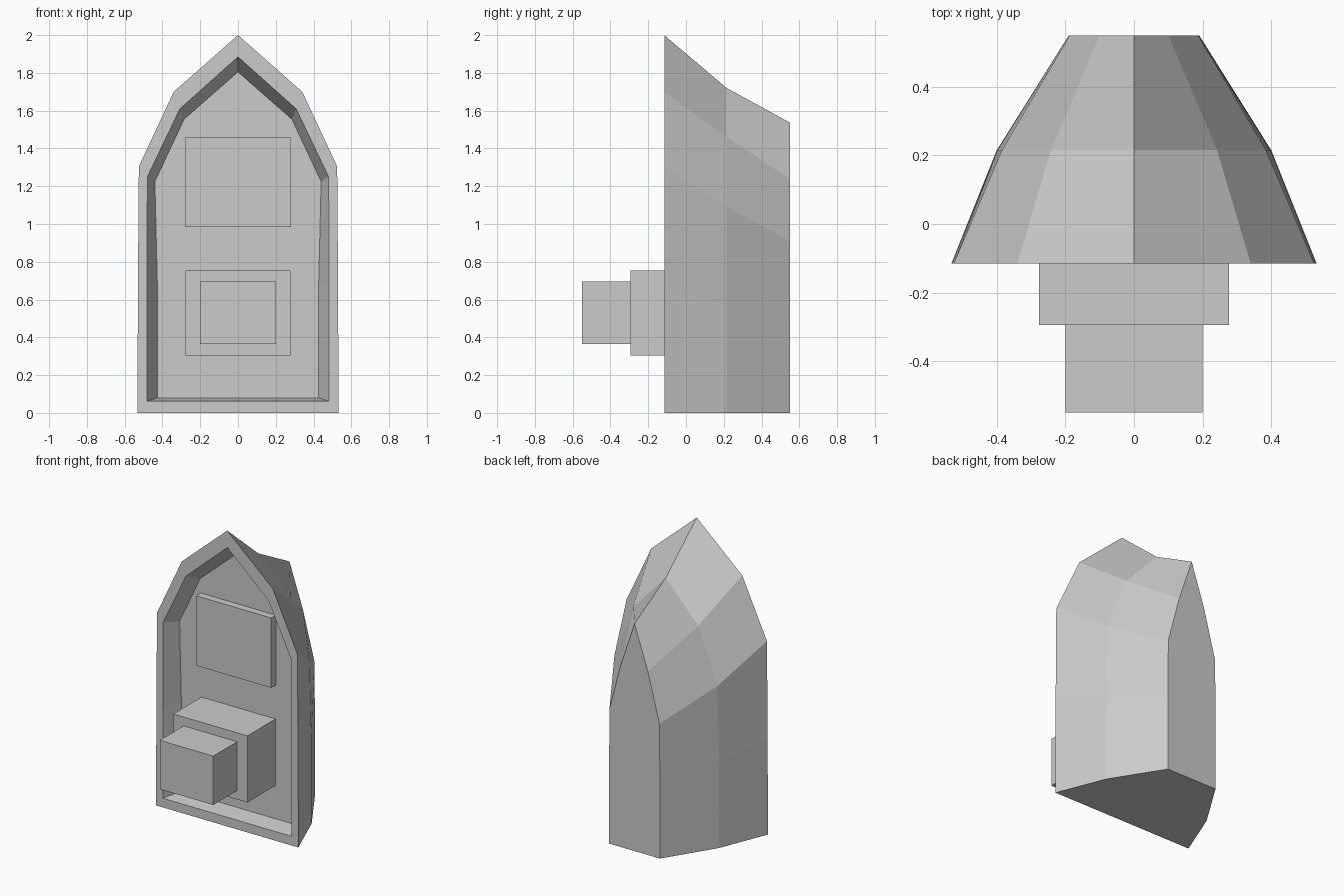
import bpy
import bmesh

if "Cube" in bpy.data.objects:
    bpy.data.objects.remove(bpy.data.objects["Cube"])


def loft(name, sections):
    """Skin mirrored half-profiles (y, [(x, z)... ending at the ridge]) and cap both ends."""
    bm = bmesh.new()
    loops = []
    for y, half in sections:
        left = [(-x, z) for x, z in reversed(half[:-1])]
        loops.append([bm.verts.new((x, y, z)) for x, z in half + left])
    n = len(loops[0])
    for a, b in zip(loops, loops[1:]):
        for i in range(n):
            j = (i + 1) % n
            bm.faces.new((a[i], a[j], b[j], b[i]))
    bm.faces.new(loops[0])
    bm.faces.new(loops[-1])
    bmesh.ops.recalc_face_normals(bm, faces=bm.faces)
    mesh = bpy.data.meshes.new(name)
    bm.to_mesh(mesh)
    bm.free()
    obj = bpy.data.objects.new(name, mesh)
    bpy.context.collection.objects.link(obj)
    return obj


def box(name, half_x, y0, y1, z0, z1):
    bpy.ops.mesh.primitive_cube_add(size=1, location=(0, (y0 + y1) / 2, (z0 + z1) / 2))
    obj = bpy.context.object
    obj.name = name
    obj.scale = (2 * half_x, y1 - y0, z1 - z0)
    bpy.ops.object.transform_apply(location=False, rotation=False, scale=True)
    return obj


FRONT, FLOOR = -0.115, 0.005

# Tapering pointed housing: recess floor, recess rim, front, middle, back
loft("housing", [
    (FLOOR, [(0.425, 0.08), (0.427, 0.68), (0.44, 1.225), (0.285, 1.555), (0, 1.805)]),
    (FRONT, [(0.482, 0.062), (0.482, 0.66), (0.48, 1.25), (0.308, 1.61), (0, 1.885)]),
    (FRONT, [(0.532, 0), (0.53, 0.66), (0.525, 1.305), (0.34, 1.70), (0, 2.0)]),
    (0.215, [(0.40, 0), (0.398, 0.58), (0.385, 1.09), (0.242, 1.46), (0, 1.72)]),
    (0.55, [(0.19, 0), (0.19, 0.50), (0.187, 0.91), (0.10, 1.24), (0, 1.537)]),
])

# Raised panel and stepped block on the recess floor
box("upper_panel", 0.28, -0.045, FLOOR, 0.985, 1.457)
box("lower_block", 0.277, -0.295, FLOOR, 0.305, 0.755)
box("front_block", 0.20, -0.55, -0.295, 0.365, 0.695)
